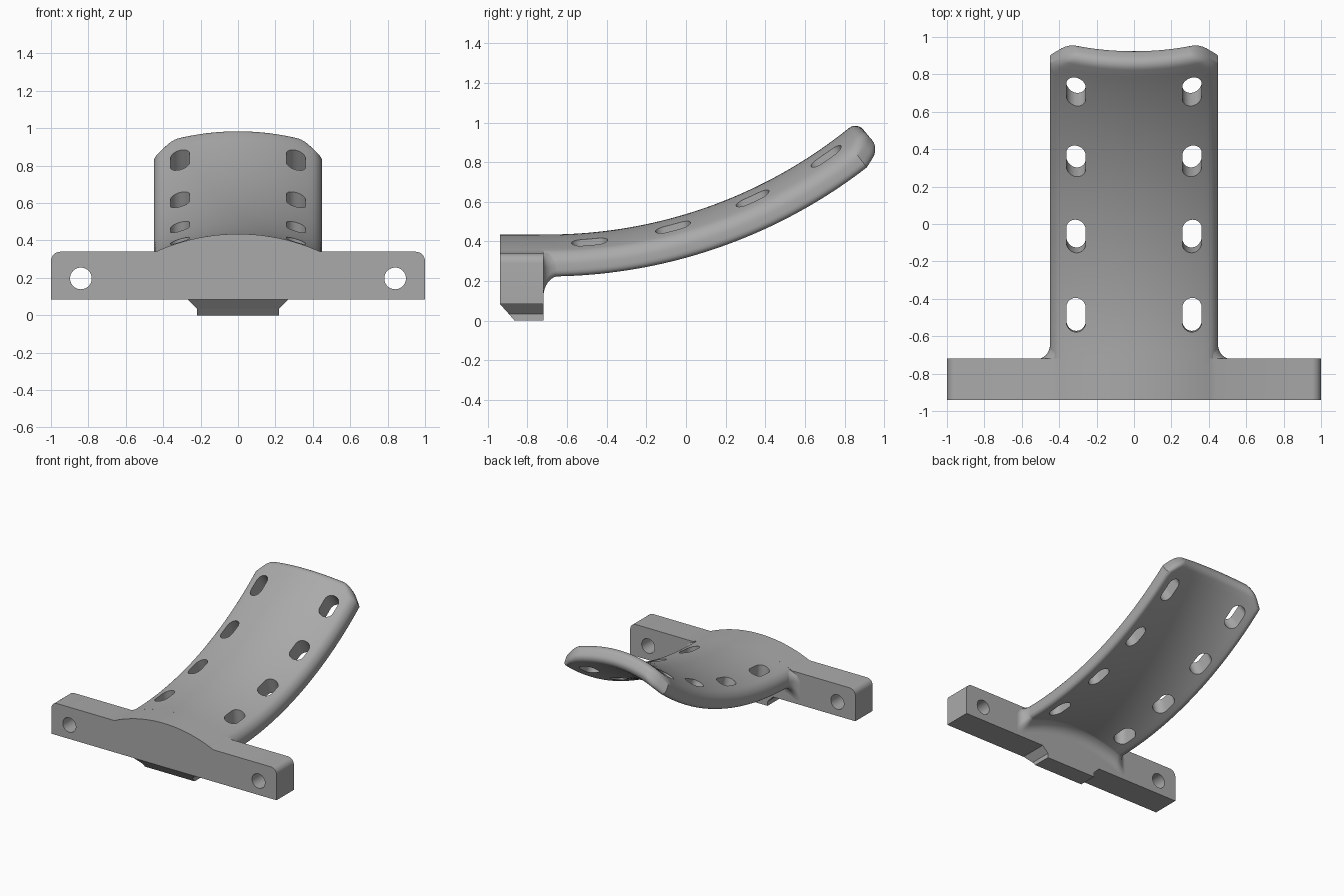
import bpy, bmesh
from math import sin, cos, pi, sqrt, radians

if "Cube" in bpy.data.objects:
    bpy.data.objects.remove(bpy.data.objects["Cube"])

BEND_R, ARCH_R = 2.426, 1.066      # lengthwise and crosswise radii
BEND_Y, CROWN_Z = -0.7, 0.435      # start of the bend, crown height
LENGTH, THICK, HALF_W, ROUND = 1.696, 0.13, 0.45, 0.05
FRONT, BACK = -0.94, -0.72         # mounting bar depth

grey = bpy.data.materials.new("mid grey")
grey.use_nodes = True
grey.diffuse_color = (0.4, 0.4, 0.4, 1)
grey.node_tree.nodes["Principled BSDF"].inputs["Base Color"].default_value = (0.4, 0.4, 0.4, 1)


def drop(x):
    return ARCH_R - sqrt(ARCH_R ** 2 - x * x)


def bend(x, s, h):
    """Place a point s along the curved path, h above its surface."""
    if s < 0:
        return (x, BEND_Y + s, CROWN_Z + h)
    a = s / BEND_R
    return (x, BEND_Y + (BEND_R - h) * sin(a), CROWN_Z + BEND_R - (BEND_R - h) * cos(a))


def finish(bm, name):
    bmesh.ops.recalc_face_normals(bm, faces=bm.faces)
    mesh = bpy.data.meshes.new(name)
    bm.to_mesh(mesh)
    bm.free()
    mesh.materials.append(grey)
    ob = bpy.data.objects.new(name, mesh)
    bpy.context.collection.objects.link(ob)
    return ob


def activate(ob):
    bpy.ops.object.select_all(action='DESELECT')
    ob.select_set(True)
    bpy.context.view_layer.objects.active = ob


def smooth(ob):
    activate(ob)
    bpy.ops.object.shade_smooth_by_angle(angle=radians(32))


def cut(ob, cutters):
    for c in cutters:
        mod = ob.modifiers.new("cut", 'BOOLEAN')
        mod.operation, mod.solver, mod.object = 'DIFFERENCE', 'EXACT', c
        activate(ob)
        bpy.ops.object.modifier_apply(modifier=mod.name)
        bpy.data.objects.remove(c)


def prism(name, outline, place, lo, hi):
    """Extrude a 2D outline between two levels through a placing function."""
    bm = bmesh.new()
    rings = [[bm.verts.new(place(u, v, k)) for u, v in outline] for k in (lo, hi)]
    for r in rings:
        bm.faces.new(r)
    n = len(outline)
    for i in range(n):
        j = (i + 1) % n
        bm.faces.new((rings[0][i], rings[0][j], rings[1][j], rings[1][i]))
    return finish(bm, name)


def arched_section(w, top, bottom, r):
    """Matching upper and lower chains of a rounded strip."""
    mid, half, n = (top + bottom) / 2, (top - bottom) / 2, 24
    arc = [(r * sin(k * pi / 12), half - r + r * cos(k * pi / 12)) for k in range(7)]
    chain = [(-(w - r) - x, h) for x, h in reversed(arc)]
    chain += [((w - r) * (2 * k / n - 1), half) for k in range(1, n)]
    chain += [(w - r + x, h) for x, h in arc]
    upper = [(x, mid + h - drop(x)) for x, h in chain]
    lower = [(x, mid - h - drop(x)) for x, h in chain]
    return upper, lower


def loft(name, stations):
    bm = bmesh.new()
    rings = []
    for s, w, top, bottom, r in stations:
        up, low = arched_section(w, top, bottom, r)
        rings.append([bm.verts.new(bend(x, s, h)) for x, h in up + low[::-1]])
    n = len(rings[0])
    for a, b in zip(rings, rings[1:]):
        for i in range(n):
            j = (i + 1) % n
            bm.faces.new((a[i], a[j], b[j], b[i]))
    for r in (rings[0], rings[-1]):
        for i in range(n // 2 - 1):
            bm.faces.new((r[i], r[i + 1], r[n - 2 - i], r[n - 1 - i]))
    return finish(bm, name)


# curved plate with a chamfered, rounded far end
stations = []
straight = [-0.04 + k * (LENGTH - 0.06) / 40 for k in range(40)]
tip = [(s, 0) for s in straight if s < LENGTH - 0.11] + [(LENGTH - 0.1, 0)]
tip += [(LENGTH - ROUND * (1 - sin(k * pi / 12)), ROUND * (1 - cos(k * pi / 12))) for k in range(7)]
for s, e in tip:
    w = HALF_W - max(0, s - LENGTH + 0.1) - e
    stations.append((s, w, -e, -THICK + e, max(ROUND - e, 0.006)))
plate = loft("curved_plate", stations)

# slots through the plate
slots = []
for row in range(4):
    s0 = 0.21 + 0.42 * row
    for side in (-1, 1):
        outline = []
        for k in range(26):
            a = (k if k < 13 else k - 1) * pi / 12
            end = 0.038 if k < 13 else -0.038
            outline.append((side * 0.31 + 0.052 * cos(a), s0 + end + 0.052 * sin(a)))
        slots.append(prism("slot_cutter", outline, bend, -0.35, 0.1))
cut(plate, slots)
smooth(plate)

# fillet where the plate meets the bar
R = 0.08
collar = []
for k in range(9):
    a = k * pi / 16
    d = R * (1 - sin(a))
    collar.append((BACK - BEND_Y + R * (1 - cos(a)), HALF_W - 0.002 + d * 0.8,
                   -0.006, -THICK + 0.002 - d, ROUND))
collar.insert(0, (BACK - BEND_Y - 0.02,) + collar[0][1:])
smooth(loft("plate_fillet", collar))

# mounting bar with an arched top and rounded upper corners
half = [(1.0, 0.085)]
half += [(0.95 + 0.05 * cos(k * pi / 12), 0.29 + 0.05 * sin(k * pi / 12)) for k in range(7)]
half += [(0.44 * k / 12, CROWN_Z - drop(0.44 * k / 12)) for k in range(12, 0, -1)]
outline = half + [(0, CROWN_Z)] + [(-x, z) for x, z in reversed(half)]


def along_y(x, z, y):
    return (x, y, z)


bar = prism("mounting_bar", outline, along_y, FRONT, BACK)
holes = []
for side in (-1, 1):
    circle = [(side * 0.84 + 0.058 * cos(k * pi / 16), 0.197 + 0.058 * sin(k * pi / 16)) for k in range(32)]
    holes.append(prism("hole_cutter", circle, along_y, FRONT - 0.1, BACK + 0.1))
cut(bar, holes)
smooth(bar)

# locating lug under the bar, flared at its sides and sloped at its front
bm = bmesh.new()
levels = [(0.22, -0.865, 0.0), (0.22, -0.895, 0.035), (0.27, FRONT, 0.085)]
rings = [[bm.verts.new(p) for p in ((-w, y, z), (w, y, z), (w, BACK, z), (-w, BACK, z))]
         for w, y, z in levels]
for a, b in zip(rings, rings[1:]):
    for i in range(4):
        j = (i + 1) % 4
        bm.faces.new((a[i], a[j], b[j], b[i]))
bm.faces.new(rings[0])
bm.faces.new(rings[-1])
finish(bm, "locating_lug")
